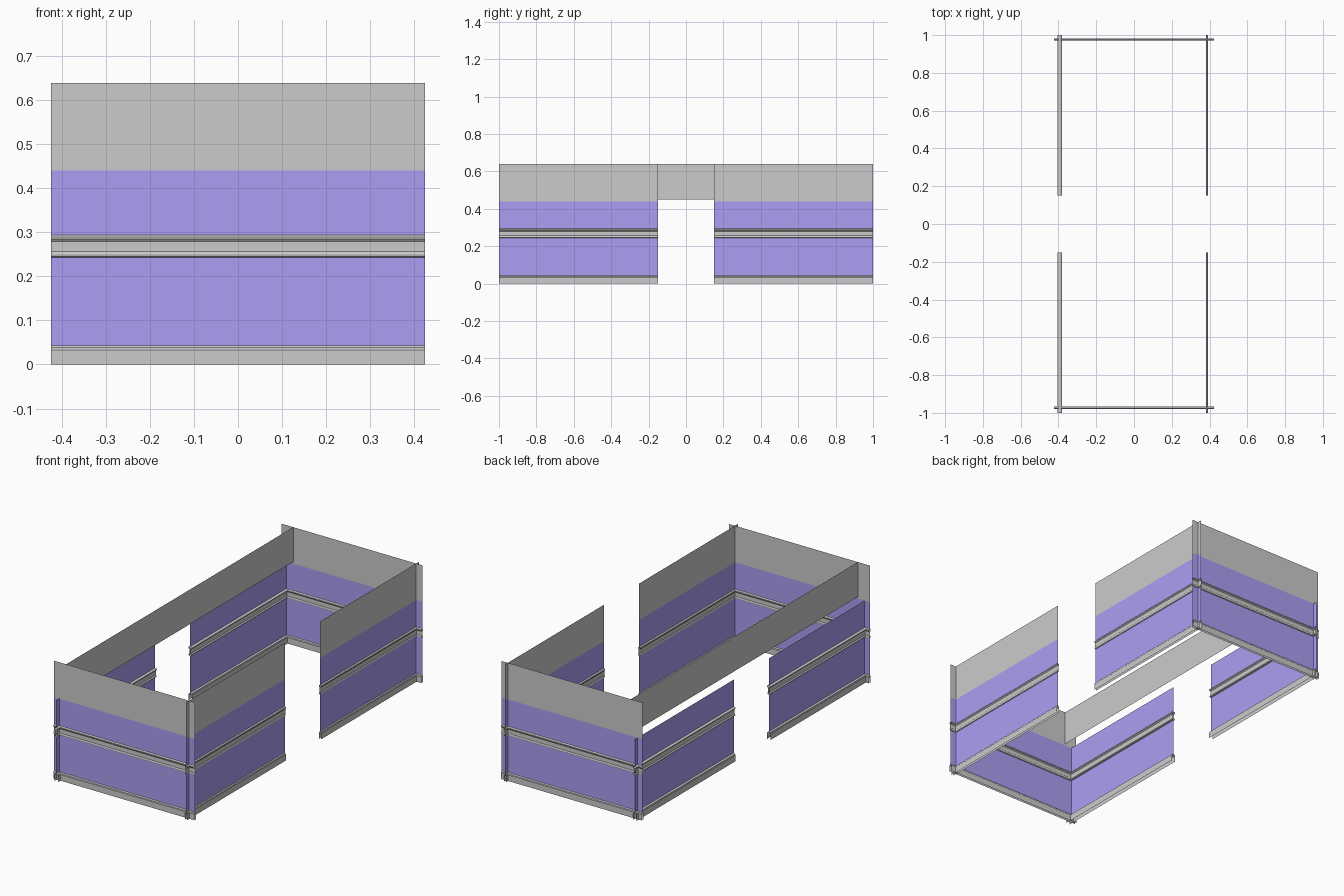
import bpy
from mathutils import Vector

if "Cube" in bpy.data.objects:
    bpy.data.objects.remove(bpy.data.objects["Cube"])

purple = bpy.data.materials.new("purple_panel")
purple.diffuse_color = (0.43, 0.34, 0.9, 1)
purple.use_nodes = True
purple.node_tree.nodes["Principled BSDF"].inputs["Base Color"].default_value = purple.diffuse_color

# Half profiles: (share of the moulding depth, height)
BASEBOARD = [(1, 0), (1, .033), (.75, .035), (.7, .038), (.4, .040), (0, .043)]
CHAIR_RAIL = [(0, .243), (.6, .245), (.8, .249), (.6, .254), (.35, .256), (.35, .279),
              (.6, .281), (1, .284), (1, .289), (.6, .292), (0, .294)]


def make(name, verts, faces, mat=None):
    me = bpy.data.meshes.new(name)
    me.from_pydata(verts, [], faces)
    ob = bpy.data.objects.new(name, me)
    bpy.context.collection.objects.link(ob)
    if mat:
        me.materials.append(mat)


def sheet(name, a, b, z0, z1, mat=None):
    make(name, [(*a, z0), (*b, z0), (*b, z1), (*a, z1)], [(0, 1, 2, 3)], mat)


def moulding(name, a, b, half, depth):
    # Hollow half section swept from a to b, once on each side of the wall
    run = (Vector(b) - Vector(a)).normalized()
    n = len(half)
    for label, sign in (("_side_a", 1), ("_side_b", -1)):
        side = Vector((run.y, -run.x)) * depth * sign
        verts = [(*(Vector(p) + side * d), z) for p in (a, b) for d, z in half]
        faces = [(i, i + n, i + n + 1, i + 1)[::-sign] for i in range(n - 1)]
        make(name + label, verts, faces)


def wall(name, a, b, depth, upper=True):
    sheet(name + "_lower_panel", a, b, .043, .243, purple)
    sheet(name + "_middle_panel", a, b, .294, .44, purple)
    moulding(name + "_baseboard", a, b, BASEBOARD, depth)
    moulding(name + "_chair_rail", a, b, CHAIR_RAIL, depth)
    if upper:
        sheet(name + "_upper", a, b, .44, .638)


# End walls
for name, y in (("front_wall", -.973), ("back_wall", .977)):
    wall(name, (-.424, y), (.424, y), .006)

# Side walls, each split by a doorway
for part, s in (("front", -1), ("back", 1)):
    wall("right_wall_" + part, (.387, s * .15), (.387, s), .006)
    wall("left_wall_" + part, (-.393, s * .15), (-.393, s), .011, upper=False)

# Continuous strip above the left doorway
sheet("left_upper_strip", (-.352, -.973), (-.352, .977), .45, .638)
